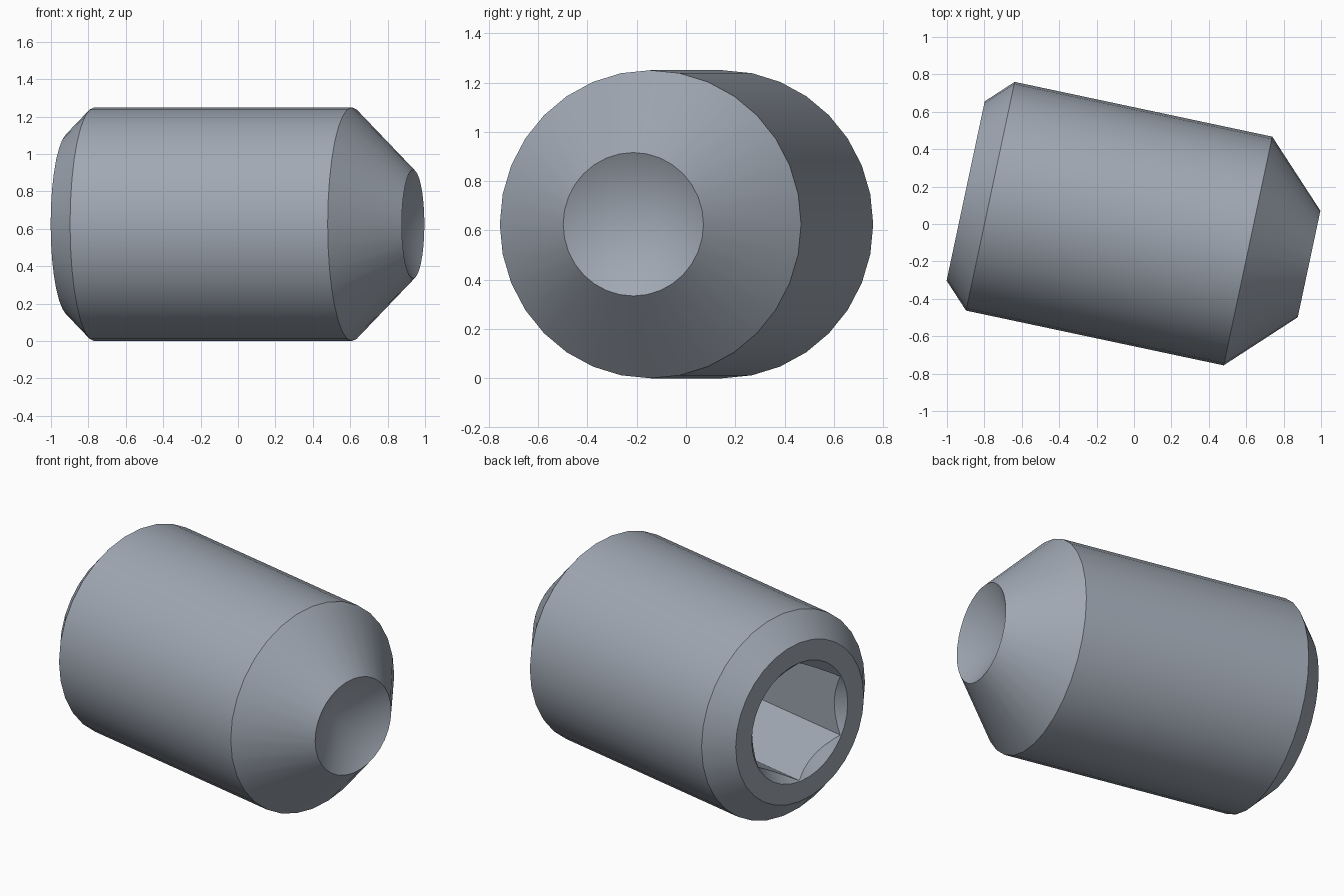
import bpy, bmesh, math
from mathutils import Matrix, Vector

cube = bpy.data.objects.get("Cube")
if cube:
    bpy.data.objects.remove(cube, do_unlink=True)

TILT = math.radians(-12)
RADIUS = 0.625
BACK, TIP = -0.917, 0.96
SOCKET_DEPTH = 0.75

steel = bpy.data.materials.new("blue_grey_steel")
steel.use_nodes = True
steel.diffuse_color = (0.35, 0.39, 0.45, 1)
steel.node_tree.nodes["Principled BSDF"].inputs["Base Color"].default_value = (0.35, 0.39, 0.45, 1)


def lathe(name, profile, sides):
    """Closed solid turned about local z; radius 0 makes a pole, other ends are capped."""
    bm = bmesh.new()
    rings = []
    for r, z in profile:
        if r == 0:
            rings.append([bm.verts.new((0, 0, z))] * sides)
        else:
            angles = [math.tau * i / sides for i in range(sides)]
            rings.append([bm.verts.new((r * math.cos(a), r * math.sin(a), z)) for a in angles])
    for low, high in zip(rings, rings[1:]):
        for i in range(sides):
            j = (i + 1) % sides
            corners = list(dict.fromkeys((low[i], low[j], high[j], high[i])))
            bm.faces.new(corners)
    for ring, (r, z) in ((rings[0], profile[0]), (rings[-1], profile[-1])):
        if r > 0:
            bm.faces.new(ring)
    bmesh.ops.recalc_face_normals(bm, faces=bm.faces)
    mesh = bpy.data.meshes.new(name)
    bm.to_mesh(mesh)
    bm.free()
    mesh.materials.append(steel)
    obj = bpy.data.objects.new(name, mesh)
    bpy.context.collection.objects.link(obj)
    return obj


def cut(target, cutter):
    mod = target.modifiers.new("cut", "BOOLEAN")
    mod.operation = "DIFFERENCE"
    mod.solver = "EXACT"
    mod.object = cutter
    bpy.ops.object.select_all(action="DESELECT")
    bpy.context.view_layer.objects.active = target
    target.select_set(True)
    bpy.ops.object.modifier_apply(modifier=mod.name)
    bpy.data.objects.remove(cutter, do_unlink=True)


# Screw body with chamfered back, tapered point and hollow cup
screw = lathe("set_screw_body", [
    (0.49, BACK), (RADIUS, BACK + 0.135), (RADIUS, 0.626),
    (0.291, TIP), (0, TIP - 0.168)], 32)

# Hexagonal key socket, then its conical lead-in
cut(screw, lathe("socket_cutter", [(0.362, BACK - 0.1), (0.362, BACK + SOCKET_DEPTH)], 6))
cut(screw, lathe("lead_in_cutter", [(0.467, BACK - 0.1), (0.297, BACK + 0.07)], 32))

# Lay the screw on its side, turned slightly towards the front
axis = Vector((math.cos(TILT), math.sin(TILT), 0))
up = Vector((0, 0, 1))
side = axis.cross(up)
turn = Matrix((up, side, axis)).transposed().to_4x4()
screw.data.transform(Matrix.Translation(up * RADIUS + side * 0.0145) @ turn)

bpy.ops.object.select_all(action="DESELECT")
screw.select_set(True)
bpy.context.view_layer.objects.active = screw
bpy.ops.object.shade_smooth_by_angle(angle=math.radians(30))
